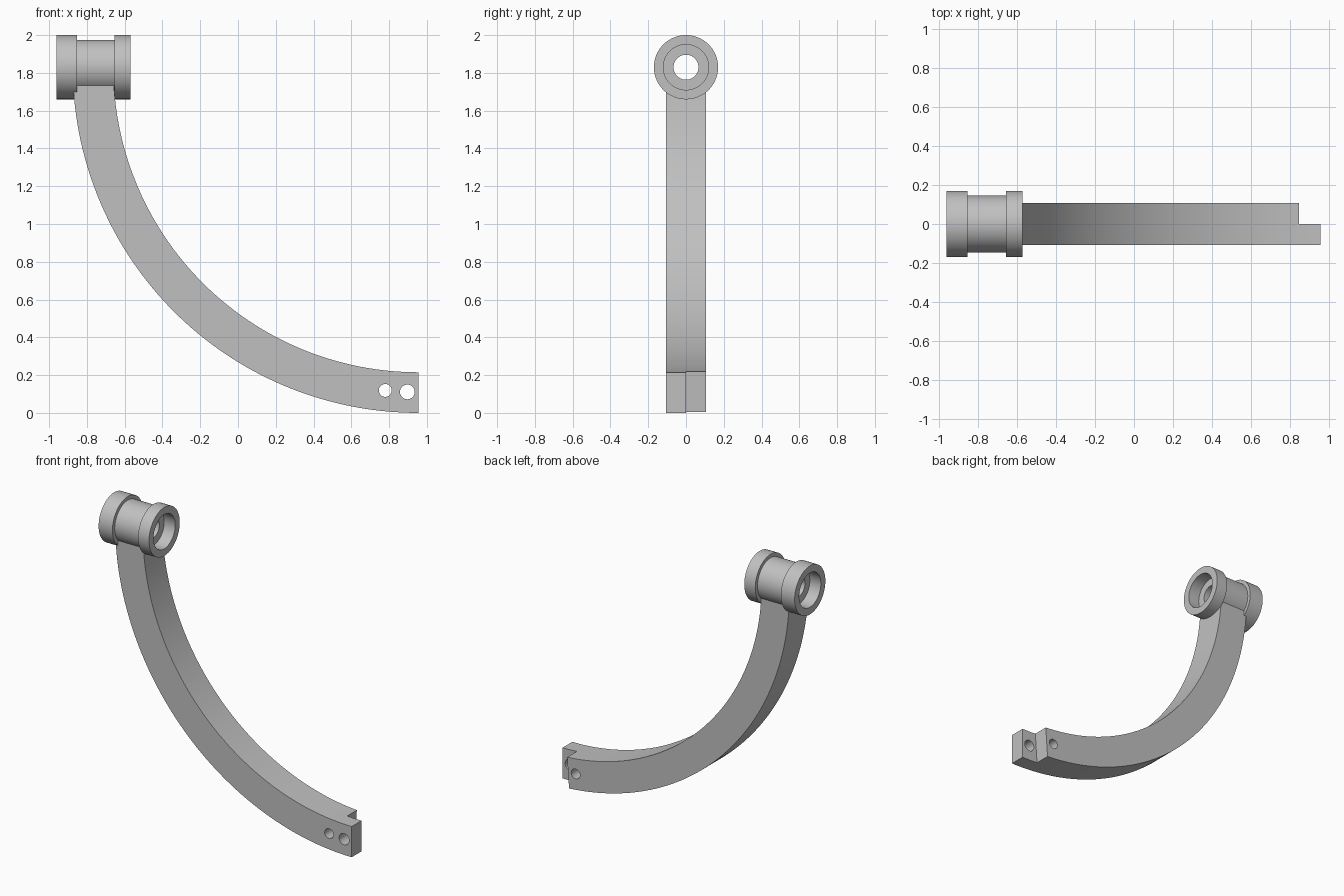
import bpy, bmesh
from math import sin, cos, pi, radians, acos
from mathutils import Matrix, Vector

if "Cube" in bpy.data.objects:
    bpy.data.objects.remove(bpy.data.objects["Cube"], do_unlink=True)

AX, AZ = 0.955, 1.83            # centre of the arm's arc; AZ is also the hub axis height
R_OUT, R_IN = 1.83, 1.615
HALF_W = 0.107

grey = bpy.data.materials.new("plain grey")
grey.use_nodes = True
colour = (0.53, 0.53, 0.53, 1)
grey.diffuse_color = colour
grey.node_tree.nodes["Principled BSDF"].inputs["Base Color"].default_value = colour


def add_object(name, bm):
    bmesh.ops.recalc_face_normals(bm, faces=bm.faces)
    mesh = bpy.data.meshes.new(name)
    bm.to_mesh(mesh)
    bm.free()
    obj = bpy.data.objects.new(name, mesh)
    bpy.context.collection.objects.link(obj)
    mesh.materials.append(grey)
    return obj


def arc_point(r, a):
    """Point on the arm's arc, angle measured from straight down toward -x."""
    return AX - r * sin(a), AZ - r * cos(a)


def extrude_outline(name, points, y0, y1):
    bm = bmesh.new()
    face = bm.faces.new([bm.verts.new((x, y0, z)) for x, z in points])
    new = bmesh.ops.extrude_face_region(bm, geom=[face])["geom"]
    bmesh.ops.translate(bm, vec=(0, y1 - y0, 0),
                        verts=[v for v in new if isinstance(v, bmesh.types.BMVert)])
    return add_object(name, bm)


def arc_band(name, r0, r1, a0, a1, b0, b1, y0, y1, n):
    """Curved bar between radii r0 (angles a0..a1) and r1 (angles b0..b1)."""
    inner = [arc_point(r0, a0 + (a1 - a0) * i / n) for i in range(n + 1)]
    outer = [arc_point(r1, b0 + (b1 - b0) * i / n) for i in range(n + 1)]
    return extrude_outline(name, inner + outer[::-1], y0, y1)


def cut(target, cutter):
    cutter.hide_render = True
    mod = target.modifiers.new("cut", "BOOLEAN")
    mod.operation, mod.solver, mod.object = "DIFFERENCE", "EXACT", cutter
    bpy.context.view_layer.objects.active = target
    bpy.ops.object.modifier_apply(modifier=mod.name)
    bpy.data.objects.remove(cutter, do_unlink=True)


def smooth(obj):
    bpy.ops.object.select_all(action="DESELECT")
    obj.select_set(True)
    bpy.context.view_layer.objects.active = obj
    bpy.ops.object.shade_smooth_by_angle(angle=radians(30))


# Curved arm, ending level inside the hub wall
drop = AZ - 1.74
arm = arc_band("curved_arm", R_IN, R_OUT, 0, acos(drop / R_IN),
               0, acos(drop / R_OUT), -HALF_W, HALF_W, 64)

# Lap step: back half of the tip removed along a radial cut
step = radians(3.9)
cut(arm, arc_band("step_cutter", R_IN - 0.1, R_OUT + 0.1, -0.1, step,
                  -0.1, step, 0, 0.3, 4))

# Two bolt holes on the centre line of the arm
for angle, radius in ((5.85, 0.034), (1.95, 0.039)):
    x, z = arc_point(1.72, radians(angle))
    bm = bmesh.new()
    bmesh.ops.create_cone(bm, cap_ends=True, segments=40, radius1=radius,
                          radius2=radius, depth=0.6,
                          matrix=Matrix.Translation((x, 0, z)) @ Matrix.Rotation(pi / 2, 4, "X"))
    cut(arm, add_object("hole_cutter", bm))
smooth(arm)

# Flanged hub: closed profile (x, radius) spun about the x axis
left, right = -0.96, -0.57
flange_in_l, flange_in_r = -0.853, -0.655
FLANGE, BARREL, SEAT, BORE, DEPTH = 0.17, 0.145, 0.12, 0.066, 0.085
profile = [(left, SEAT), (left, FLANGE), (flange_in_l, FLANGE), (flange_in_l, BARREL),
           (flange_in_r, BARREL), (flange_in_r, FLANGE), (right, FLANGE), (right, SEAT),
           (right - DEPTH, SEAT), (right - DEPTH, BORE),
           (left + DEPTH, BORE), (left + DEPTH, SEAT)]
bm = bmesh.new()
verts = [bm.verts.new((x, 0, AZ + r)) for x, r in profile]
edges = [bm.edges.new((verts[i - 1], verts[i])) for i in range(len(verts))]
bmesh.ops.spin(bm, geom=verts + edges, cent=Vector((0, 0, AZ)), axis=(1, 0, 0),
               angle=2 * pi, steps=72, use_merge=True)
bmesh.ops.remove_doubles(bm, verts=bm.verts, dist=0.0005)
smooth(add_object("flanged_hub", bm))
